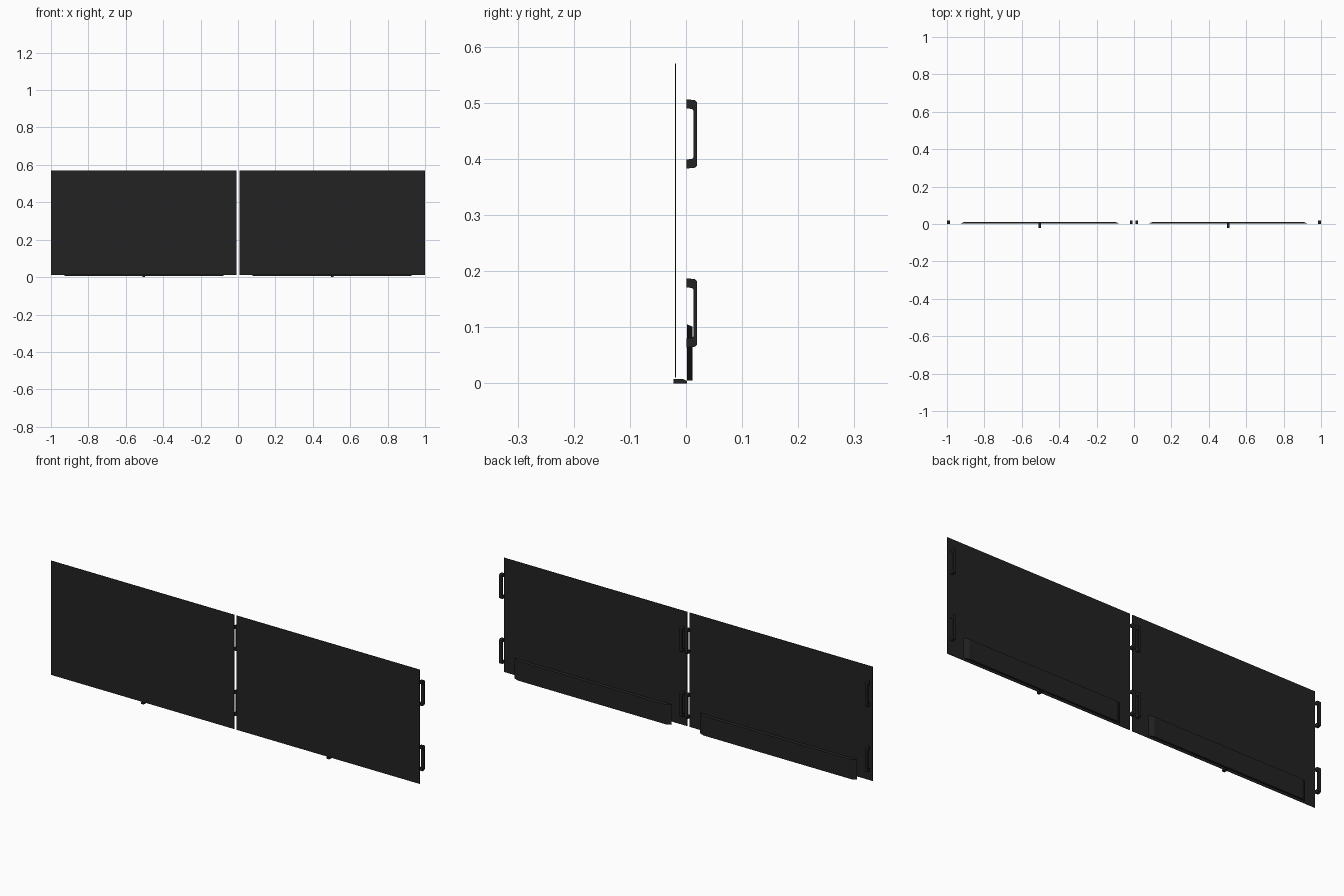
import bpy, bmesh

cube = bpy.data.objects.get("Cube")
if cube:
    bpy.data.objects.remove(cube, do_unlink=True)

black = bpy.data.materials.new("matte black")
black.use_nodes = True
black.diffuse_color = (0.016, 0.016, 0.016, 1)
black.node_tree.nodes["Principled BSDF"].inputs["Base Color"].default_value = black.diffuse_color


def finish(name, bm):
    bmesh.ops.recalc_face_normals(bm, faces=bm.faces)
    mesh = bpy.data.meshes.new(name)
    bm.to_mesh(mesh)
    bm.free()
    mesh.materials.append(black)
    obj = bpy.data.objects.new(name, mesh)
    bpy.context.collection.objects.link(obj)
    return obj


def prism(name, profile, x0, x1):
    """Extrude a (y, z) outline along x."""
    bm = bmesh.new()
    face = bm.faces.new([bm.verts.new((x0, y, z)) for y, z in profile])
    out = bmesh.ops.extrude_face_region(bm, geom=[face])
    moved = [g for g in out["geom"] if isinstance(g, bmesh.types.BMVert)]
    bmesh.ops.translate(bm, verts=moved, vec=(x1 - x0, 0, 0))
    return finish(name, bm)


def rect(y0, y1, z0, z1):
    return [(y0, z0), (y1, z0), (y1, z1), (y0, z1)]


def handle_profile(z0, z1):
    """C-shaped grip, open toward the panel, with eased corners."""
    lower = [(0.001, z0), (0.015, z0 + 0.001), (0.019, z0 + 0.004), (0.020, z0 + 0.009)]
    inner = [(0.013, z0 + 0.020), (0.011, z0 + 0.017), (0.001, z0 + 0.016)]
    flip = lambda pts: [(y, z0 + z1 - z) for y, z in reversed(pts)]
    return lower + flip(lower) + flip(inner) + inner


def back_tray(name, cx):
    """Long raised strip whose ends and top slope inward."""
    bm = bmesh.new()
    rings = []
    for y, half, top in ((0.002, 0.425, 0.105), (0.012, 0.402, 0.101)):
        rings.append([bm.verts.new((cx + sx * half, y, z))
                      for sx, z in ((-1, 0.005), (1, 0.005), (1, top), (-1, top))])
    a, b = rings
    bm.faces.new(a)
    bm.faces.new(b)
    for i in range(4):
        j = (i + 1) % 4
        bm.faces.new((a[i], a[j], b[j], b[i]))
    return finish(name, bm)


clip_profile = [(-0.022, 0), (0.002, 0), (0.002, 0.004), (-0.006, 0.008), (-0.022, 0.008)]

for side, s in (("right", -1), ("left", 1)):
    cx = s * 0.5035
    # Thin front sheet
    prism(side + "_panel", rect(-0.020, -0.018, 0.01, 0.57), s * 0.007, s)
    # Strip and foot clip
    back_tray(side + "_back_strip", cx)
    prism(side + "_foot_clip", clip_profile, cx - 0.007, cx + 0.007)
    # Grips at both upright edges
    for edge, x0, x1 in (("inner", 0.007, 0.022), ("outer", 0.985, 1.0)):
        for level, z0, z1 in (("lower", 0.064, 0.187), ("upper", 0.383, 0.506)):
            prism(f"{side}_{edge}_{level}_handle", handle_profile(z0, z1), s * x0, s * x1)
